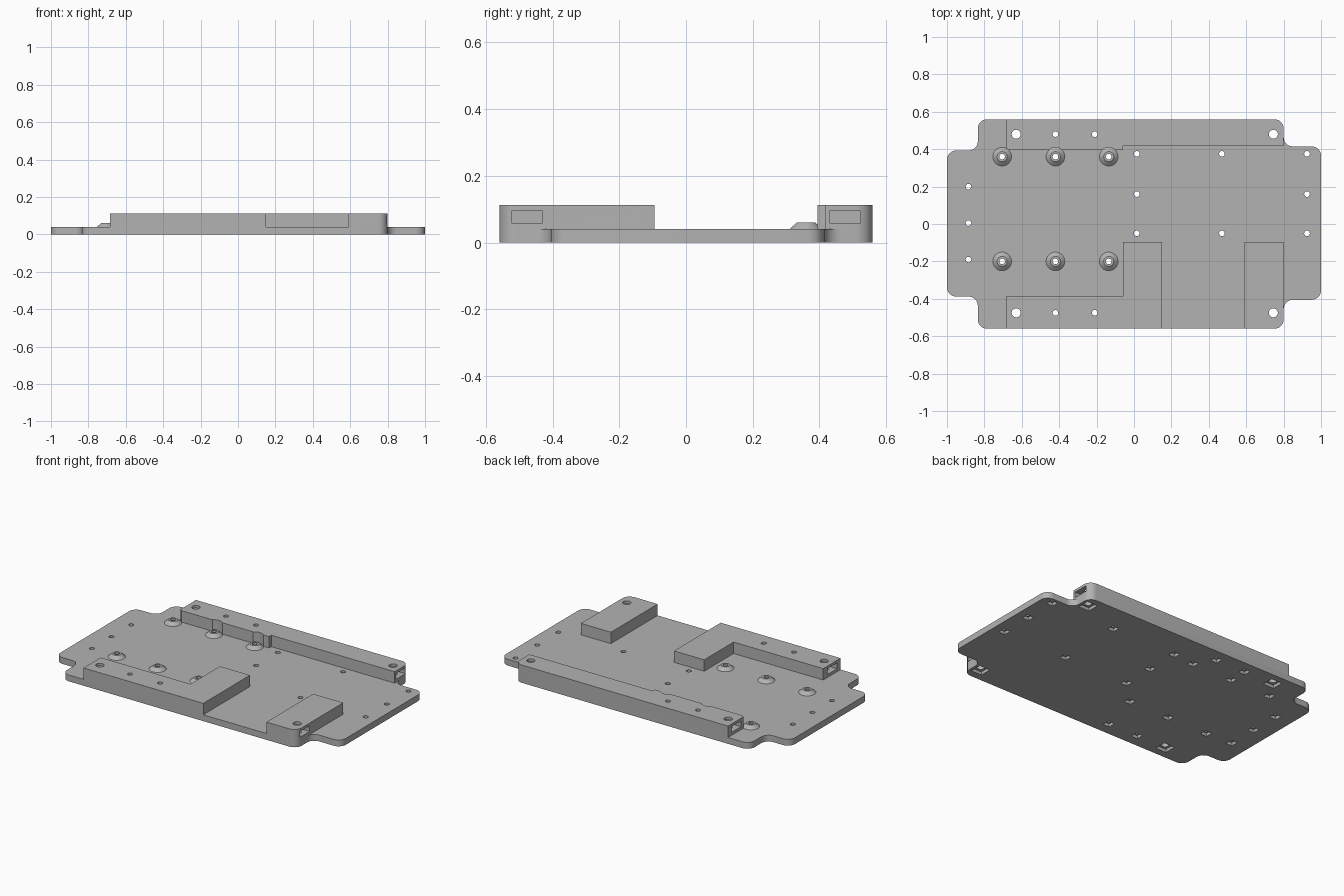
import bpy, bmesh, math
from mathutils import Vector, Matrix

if "Cube" in bpy.data.objects:
    bpy.data.objects.remove(bpy.data.objects["Cube"])

PLATE, TOP = 0.04, 0.112

grey = bpy.data.materials.new("grey plastic")
grey.use_nodes = True
colour = (0.45, 0.45, 0.45, 1)
grey.diffuse_color = colour
grey.node_tree.nodes["Principled BSDF"].inputs["Base Color"].default_value = colour


def make(name, bm):
    bmesh.ops.recalc_face_normals(bm, faces=bm.faces)
    mesh = bpy.data.meshes.new(name)
    bm.to_mesh(mesh)
    bm.free()
    mesh.materials.append(grey)
    ob = bpy.data.objects.new(name, mesh)
    bpy.context.collection.objects.link(ob)
    return ob


def rounded(corners, steps=8):
    """Outline from (x, y, radius) corners, each filleted."""
    out = []
    for i, (x, y, r) in enumerate(corners):
        p = Vector((x, y))
        if not r:
            out.append(p)
            continue
        a = (Vector(corners[i - 1][:2]) - p).normalized()
        b = (Vector(corners[(i + 1) % len(corners)][:2]) - p).normalized()
        centre = p + (a + b) * r
        for k in range(steps + 1):
            t = k / steps * math.pi / 2
            out.append(centre - b * r * math.cos(t) - a * r * math.sin(t))
    return out


def slab(name, corners, z0, z1):
    bm = bmesh.new()
    face = bm.faces.new([bm.verts.new((p.x, p.y, z0)) for p in rounded(corners)])
    up = bmesh.ops.extrude_face_region(bm, geom=[face])["geom"]
    verts = [v for v in up if isinstance(v, bmesh.types.BMVert)]
    bmesh.ops.translate(bm, vec=(0, 0, z1 - z0), verts=verts)
    return make(name, bm)


def add_cone(bm, x, y, z0, z1, r0, r1):
    bmesh.ops.create_cone(bm, cap_ends=True, segments=32, radius1=r0, radius2=r1,
                          depth=z1 - z0, matrix=Matrix.Translation((x, y, (z0 + z1) / 2)))


def add_box(bm, centre, size):
    bmesh.ops.create_cube(bm, size=1, matrix=Matrix.Translation(centre)
                          @ Matrix.Diagonal((*size, 1)))


# Hole positions
bolts = [(x, y) for x in (-0.63, 0.745) for y in (-0.475, 0.48)]
posts = [(x, y) for x in (-0.705, -0.42, -0.135) for y in (-0.2, 0.36)]
small = [(x, y) for x in (-0.42, -0.21) for y in (-0.475, 0.48)]
small += [(-0.885, y) for y in (-0.19, 0.005, 0.2)]
small += [(x, y) for x in (0.015, 0.925) for y in (-0.05, 0.16, 0.375)]
small += [(0.47, -0.05), (0.47, 0.375)]

# Base plate with notched corners
R = 0.05
plate = slab("base_plate", [
    (-0.835, -0.56, R), (0.8, -0.56, R), (0.8, -0.405, R), (1, -0.405, R),
    (1, 0.415, R), (0.8, 0.415, R), (0.8, 0.56, R), (-0.835, 0.56, R),
    (-0.835, 0.393, R), (-1, 0.393, R), (-1, -0.388, R), (-0.835, -0.388, R)], 0, PLATE)

# Raised rails and block
back_rail = slab("back_rail", [
    (-0.685, 0.56, 0), (-0.685, 0.395, 0), (-0.06, 0.395, 0), (-0.06, 0.417, 0),
    (0.8, 0.417, 0), (0.8, 0.56, R)], PLATE, TOP)
front_rail = slab("front_rail", [
    (-0.685, -0.56, 0), (0.15, -0.56, 0), (0.15, -0.095, 0), (-0.06, -0.095, 0),
    (-0.06, -0.388, 0), (-0.685, -0.388, 0)], PLATE, TOP)
corner_block = slab("corner_block", [
    (0.59, -0.56, 0), (0.8, -0.56, R), (0.8, -0.095, 0), (0.59, -0.095, 0)], PLATE, TOP)

# Conical standoffs
bm = bmesh.new()
for x, y in posts:
    add_cone(bm, x, y, PLATE, 0.06, 0.05, 0.027)
standoffs = make("standoffs", bm)

# Cutter: vertical screw holes
bm = bmesh.new()
for x, y in bolts:
    add_cone(bm, x, y, -0.05, 0.2, 0.024, 0.024)
for x, y in posts + small:
    add_cone(bm, x, y, -0.05, 0.2, 0.015, 0.015)
holes = make("hole_cutter", bm)

# Cutter: square nut recesses under the plate
bm = bmesh.new()
for group, size in ((bolts, 0.075), (posts + small, 0.046)):
    for x, y in group:
        add_box(bm, (x, y, 0), (size, size, 0.04))
recesses = make("recess_cutter", bm)

# Cutter: slots in the rail ends
bm = bmesh.new()
for x in (-0.685, 0.8):
    for y in (-0.477, 0.477):
        add_box(bm, (x, y, 0.077), (0.22, 0.094, 0.036))
slots = make("slot_cutter", bm)

# Cutter: clearance around the standoffs beside the back rail
bm = bmesh.new()
for x, y in posts:
    add_cone(bm, x, y, PLATE - 0.02, 0.2, 0.05, 0.05)
clearance = make("clearance_cutter", bm)


def cut(ob, *cutters):
    bpy.context.view_layer.objects.active = ob
    for c in cutters:
        mod = ob.modifiers.new("cut", "BOOLEAN")
        mod.operation, mod.solver, mod.object = "DIFFERENCE", "EXACT", c
        bpy.ops.object.modifier_apply(modifier=mod.name)


cut(plate, holes, recesses)
cut(standoffs, holes)
cut(back_rail, clearance, slots, holes)
cut(front_rail, slots, holes)
cut(corner_block, slots, holes)
for c in (holes, recesses, slots, clearance):
    bpy.data.objects.remove(c)

# Smooth the rounded walls, keep the edges sharp
bpy.ops.object.select_all(action="DESELECT")
for ob in (plate, back_rail, front_rail, corner_block, standoffs):
    ob.select_set(True)
bpy.context.view_layer.objects.active = plate
bpy.ops.object.shade_smooth_by_angle(angle=math.radians(30))
